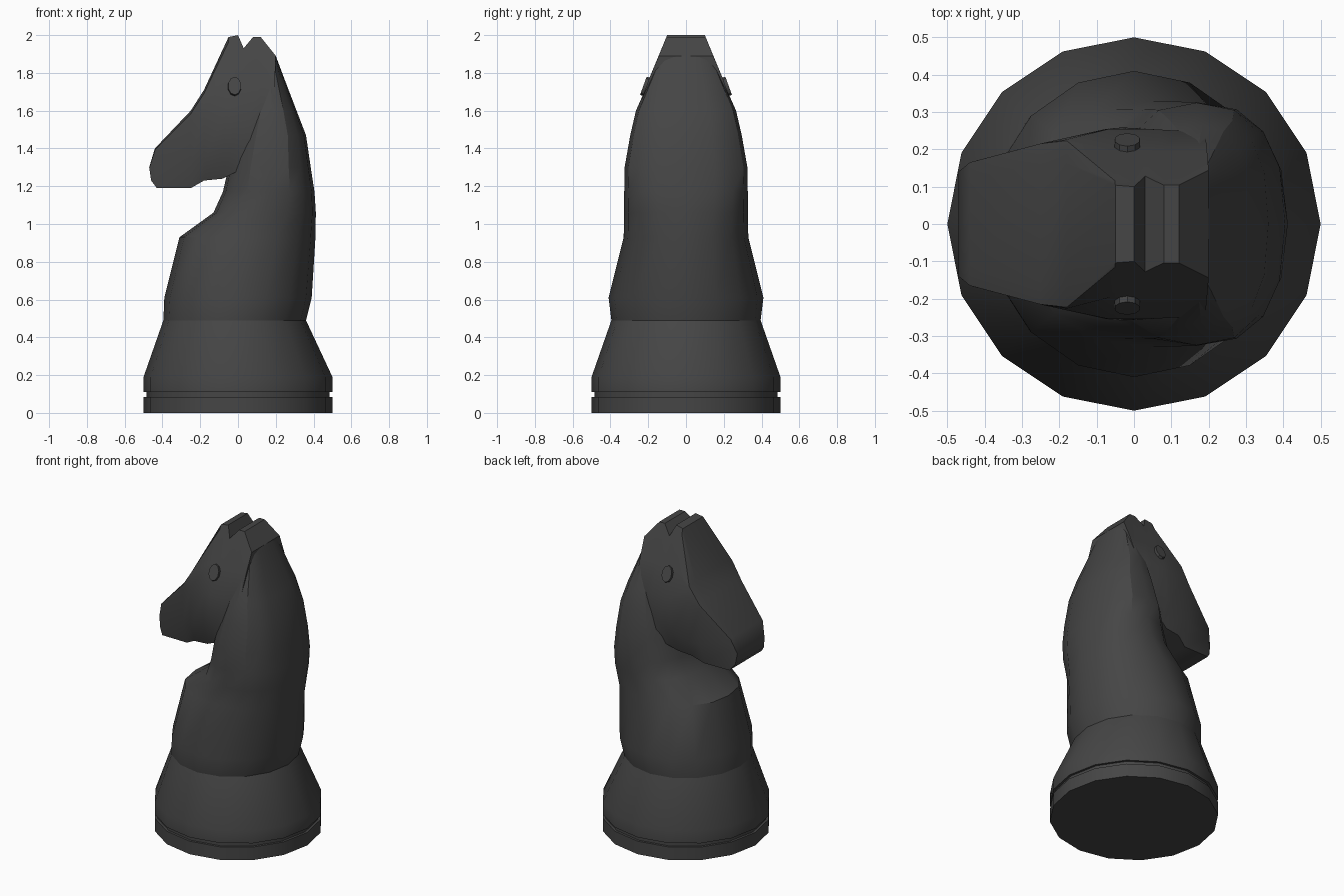
import bpy, bmesh, math
from mathutils import Matrix, Vector

cube = bpy.data.objects.get("Cube")
if cube:
    bpy.data.objects.remove(cube, do_unlink=True)

mat = bpy.data.materials.new("charcoal")
mat.use_nodes = True
colour = (0.06, 0.06, 0.06, 1)
mat.diffuse_color = colour
bsdf = next(n for n in mat.node_tree.nodes if n.type == 'BSDF_PRINCIPLED')
bsdf.inputs["Base Color"].default_value = colour


def finish(name, bm, angle=30):
    bmesh.ops.recalc_face_normals(bm, faces=bm.faces)
    mesh = bpy.data.meshes.new(name)
    bm.to_mesh(mesh)
    bm.free()
    mesh.materials.append(mat)
    ob = bpy.data.objects.new(name, mesh)
    bpy.context.collection.objects.link(ob)
    bpy.ops.object.select_all(action='DESELECT')
    ob.select_set(True)
    bpy.context.view_layer.objects.active = ob
    bpy.ops.object.shade_smooth_by_angle(angle=math.radians(angle))
    return ob


def loft(name, rings, angle=30):
    bm = bmesh.new()
    loops = [[bm.verts.new(p) for p in ring] for ring in rings]
    n = len(loops[0])
    for a, b in zip(loops, loops[1:]):
        for i in range(n):
            j = (i + 1) % n
            bm.faces.new((a[i], a[j], b[j], b[i]))
    bm.faces.new(loops[0])
    bm.faces.new(loops[-1])
    return finish(name, bm, angle)


def oval(z, x0, x1, w, square=1.0, n=16):
    # Ring around z; square below 1 pushes the corners outwards
    def bend(v):
        return math.copysign(abs(v) ** square, v) if abs(v) > 1e-6 else 0
    ring = []
    for i in range(n):
        a = 2 * math.pi * i / n
        ring.append(((x0 + x1) / 2 + (x1 - x0) / 2 * bend(math.cos(a)),
                     w * bend(math.sin(a)), z))
    return ring


def interp(table, t):
    for (a, va), (b, vb) in zip(table, table[1:]):
        if t <= b:
            return va + (vb - va) * max(0, (t - a) / (b - a))
    return table[-1][1]


# Turned base with a thin groove
base = [(0, .5), (.085, .5), (.085, .485), (.11, .485), (.11, .5), (.19, .5)]
rings = [oval(z, -r, r, r) for z, r in base]
loft("base", rings + [oval(.49, -.395, .36, .395)])

# Chest and neck: height, front, back, half width, squareness
neck = [(.49, -.395, .36, .395, 1), (.61, -.39, .39, .41, 1),
        (.93, -.31, .41, .33, .9), (1.06, -.13, .412, .327, .85),
        (1.17, -.08, .405, .327, .8), (1.3, -.05, .385, .325, .8),
        (1.47, 0, .36, .295, .8), (1.6, .05, .31, .265, .8),
        (1.77, .1, .245, .19, .8), (1.89, .13, .2, .14, .8)]
loft("neck", [oval(*s) for s in neck])

# Head: slices from muzzle to poll, as top and bottom points of the side profile
slices = [(-.47, 1.30, -.46, 1.23), (-.44, 1.40, -.43, 1.19),
          (-.25, 1.60, -.25, 1.19), (-.18, 1.71, -.18, 1.23),
          (-.05, 1.99, -.08, 1.24), (0, 2, -.04, 1.26),
          (.03, 1.93, 0, 1.28), (.08, 1.99, .06, 1.33),
          (.12, 1.99, .12, 1.40), (.2, 1.89, .19, 1.6)]
by_x = [(-.47, .14), (-.44, .165), (-.32, .2), (-.05, .26), (.2, .245)]
by_z = [(1.19, .17), (1.33, .26), (1.6, .255), (1.77, .195), (1.9, .14), (2, .1)]
rings = []
for xt, zt, xb, zb in slices:
    half = []
    levels = [zt, zt - .04 * (zt - zb)]
    lo, hi = zb + .2 * (zt - zb), levels[1]
    levels += [min(max(z, lo), hi - .01 * k) for k, z in ((1, 1.77), (2, 1.6), (3, 1.33))]
    levels.append(zb)
    for k, z in enumerate(levels):
        f = (zt - z) / (zt - zb)
        x = xt + (xb - xt) * f
        w = min(interp(by_x, x), interp(by_z, z))
        half.append(Vector((x, w * (.75 if k == 0 and zt < 1.8 else 1), z)))
    rings.append(half + [Vector((p.x, -p.y, p.z)) for p in reversed(half)])
loft("head", rings)

# Raised oval eyes, leaning with the cheeks
for side, name in ((1, "left_eye"), (-1, "right_eye")):
    bm = bmesh.new()
    bmesh.ops.create_cone(bm, cap_ends=True, segments=10, radius1=.037,
                          radius2=.035, depth=.04)
    m = (Matrix.Translation((-.018, side * .207, 1.725))
         @ Matrix.Rotation(-side * math.radians(70), 4, 'X')
         @ Matrix.Diagonal((1, 1.45, 1, 1)))
    bmesh.ops.transform(bm, matrix=m, verts=bm.verts)
    finish(name, bm)
